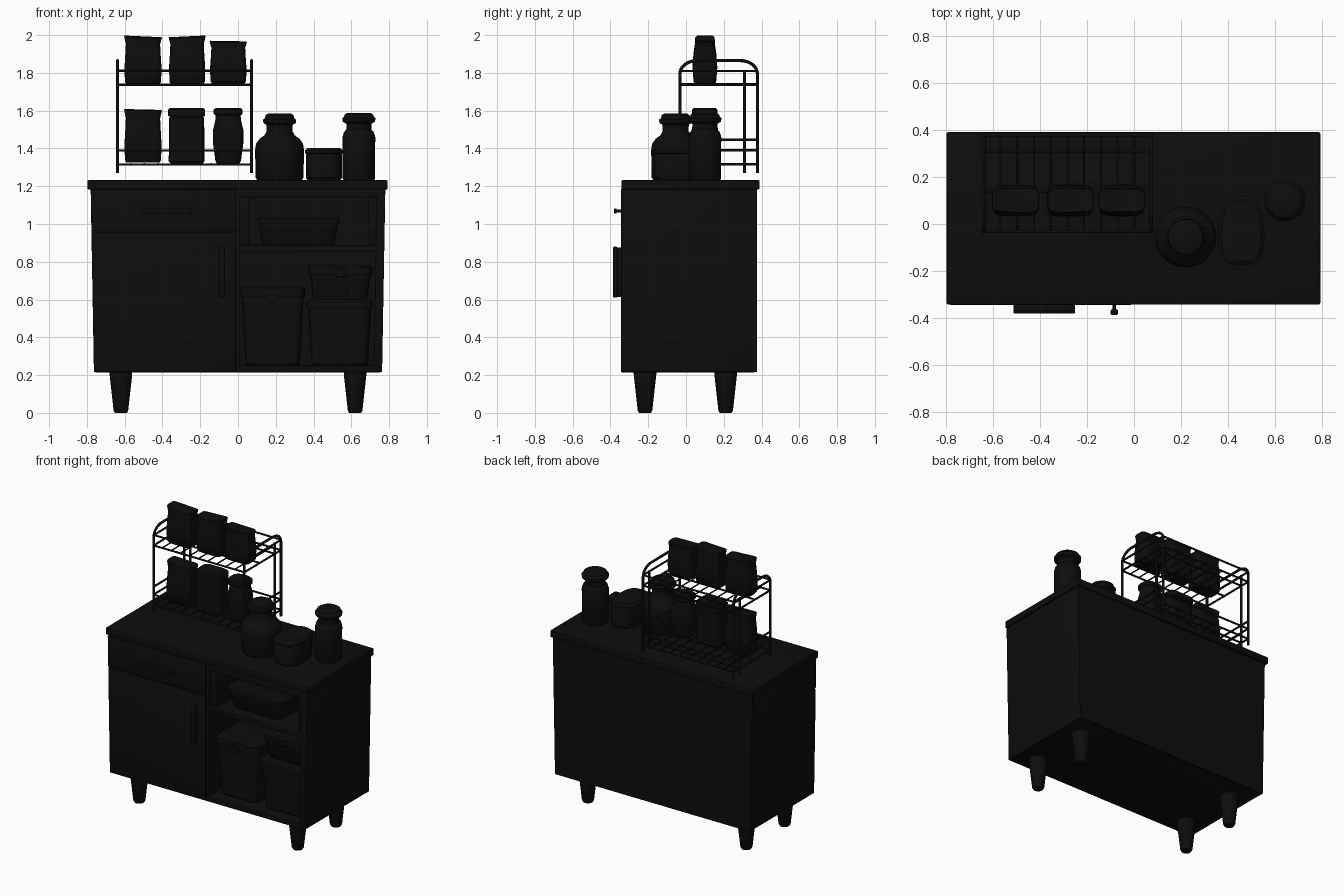
import bpy, bmesh, math

# Near-black finish shared by every part
BLACK = bpy.data.materials.new("black_finish")
BLACK.diffuse_color = (0.004, 0.004, 0.004, 1)


def finish(name, bm):
    bmesh.ops.recalc_face_normals(bm, faces=bm.faces)
    me = bpy.data.meshes.new(name)
    bm.to_mesh(me)
    bm.free()
    me.materials.append(BLACK)
    ob = bpy.data.objects.new(name, me)
    bpy.context.collection.objects.link(ob)
    bpy.ops.object.select_all(action='DESELECT')
    ob.select_set(True)
    bpy.context.view_layer.objects.active = ob
    bpy.ops.object.shade_smooth_by_angle(angle=math.radians(35))
    return ob


def box(name, x, y, z, bevel=0.004, taper=False):
    """Box from (min, max) ranges; taper narrows it toward the cabinet bottom."""
    bm = bmesh.new()
    bmesh.ops.create_cube(bm, size=1)
    for v in bm.verts:
        v.co = [r[0] if c < 0 else r[1] for c, r in zip(v.co, (x, y, z))]
        if taper:
            v.co.x *= 0.978 + 0.022 * (v.co.z - 0.215) / 0.965
    if bevel:
        bmesh.ops.bevel(bm, geom=bm.edges[:], offset=bevel, segments=2,
                        profile=0.5, affect='EDGES')
    return finish(name, bm)


def loft(name, cx, cy, rings, power=2.0, seg=32, tilt=0.0, wave=0.0, narrow=0.0):
    """Stack of superellipse rings (z, half x, half y); power 2 is round."""
    bm = bmesh.new()
    loops = []
    for i, (z, rx, ry) in enumerate(rings):
        k = i / (len(rings) - 1)
        loop = []
        for s in range(seg):
            a = 2 * math.pi * (s + 0.5) / seg
            c, n = math.cos(a), math.sin(a)
            ux = math.copysign(abs(c) ** (2 / power), c)
            uy = math.copysign(abs(n) ** (2 / power), n)
            dz = (tilt * ux + wave * (ux * ux - 1)) * k ** 3
            loop.append(bm.verts.new((cx + rx * ux * (1 - narrow * max(uy, 0)),
                                      cy + ry * uy, z + dz)))
        loops.append(loop)
    for a, b in zip(loops, loops[1:]):
        for s in range(seg):
            t = (s + 1) % seg
            bm.faces.new((a[s], a[t], b[t], b[s]))
    bm.faces.new(loops[0][::-1])
    bm.faces.new(loops[-1])
    return finish(name, bm)


def wires(name, paths, radius):
    """Round wires through lists of points."""
    cu = bpy.data.curves.new(name, 'CURVE')
    cu.dimensions = '3D'
    cu.bevel_depth = radius
    cu.bevel_resolution = 2
    cu.use_fill_caps = True
    cu.materials.append(BLACK)
    for pts in paths:
        sp = cu.splines.new('POLY')
        sp.points.add(len(pts) - 1)
        for p, co in zip(sp.points, pts):
            p.co = (*co, 1)
    ob = bpy.data.objects.new(name, cu)
    bpy.context.collection.objects.link(ob)
    return ob


# Cabinet carcass: closed left half, open shelves on the right
F, B = -0.335, 0.375
box("countertop", (-0.797, 0.792), (-0.342, 0.39), (1.183, 1.232), 0.006)
box("left_cabinet", (-0.78, 0.008), (F, B - 0.02), (0.217, 1.185), 0.003, True)
box("right_panel", (0.735, 0.78), (F - 0.008, B - 0.02), (0.217, 1.185), 0.003, True)
box("back_panel", (-0.78, 0.78), (B - 0.03, B), (0.217, 1.185), 0.0, True)
box("cabinet_floor", (-0.775, 0.775), (F - 0.006, B - 0.01), (0.215, 0.25), 0.003, True)
box("top_rail", (0, 0.75), (F - 0.006, B - 0.01), (1.14, 1.185), 0.003, True)
box("shelf", (0, 0.75), (F, B - 0.01), (0.852, 0.888), 0.003, True)
for side, x in (("left", (0, 0.06)), ("right", (0.69, 0.75))):
    box(f"upper_{side}_stile", x, (F + 0.02, B - 0.01), (0.88, 1.15), 0.003)

# Drawer and door fronts with handles
box("drawer_front", (-0.78, -0.012), (F - 0.01, F + 0.01), (0.963, 1.18), 0.004, True)
box("door_front", (-0.78, -0.012), (F - 0.01, F + 0.01), (0.217, 0.957), 0.004, True)
box("drawer_handle", (-0.512, -0.25), (-0.378, F), (1.062, 1.077), 0.003)
box("drawer_handle_lip", (-0.512, -0.25), (-0.38, -0.368), (1.055, 1.083), 0.004)
box("door_handle", (-0.1, -0.068), (-0.387, -0.362), (0.61, 0.88), 0.008)
box("door_handle_web", (-0.092, -0.076), (-0.37, F), (0.614, 0.876), 0.004)

# Tapered round legs
for x in (-0.62, 0.62):
    for y in (-0.217, 0.21):
        loft("leg", x, y, [(0, 0.032, 0.032), (0.012, 0.039, 0.039),
                           (0.2, 0.06, 0.06), (0.22, 0.061, 0.061)], seg=24)


def bin_with_lid(name, x, y, z, lid):
    cx, cy = sum(x) / 2, sum(y) / 2
    rx, ry = (x[1] - x[0]) / 2, (y[1] - y[0]) / 2
    loft(name, cx, cy, [(z[0], rx - 0.035, ry - 0.035), (z[0] + 0.01, rx - 0.027, ry - 0.027),
                        (z[1], rx - 0.008, ry - 0.008)], 8, 40)
    loft(name + "_lid", cx, cy, [(z[1] - 0.012, rx, ry), (z[1] + lid - 0.01, rx, ry),
                                 (z[1] + lid, rx - 0.012, ry - 0.012)], 8, 40)


# Storage bins on the open shelves
bin_with_lid("shelf_tray", (0.1, 0.54), (-0.29, 0.06), (0.888, 1.015), 0.022)
bin_with_lid("tall_bin", (0.012, 0.355), (-0.29, 0.12), (0.25, 0.625), 0.045)
bin_with_lid("low_bin", (0.362, 0.715), (-0.3, 0.12), (0.25, 0.57), 0.03)
bin_with_lid("stacked_bin", (0.37, 0.712), (-0.27, 0.1), (0.6, 0.745), 0.035)
box("tall_bin_latch", (0.155, 0.205), (-0.3, -0.28), (0.59, 0.63), 0.003)
box("stacked_bin_latch", (0.52, 0.57), (-0.28, -0.26), (0.72, 0.76), 0.003)


def jar(name, x, y, profile):
    loft(name, x, y, [(z, r, r) for r, z in profile], seg=40)


# Jars and pot on the counter
jar("wide_jar", 0.22, -0.055, [
    (0.115, 1.228), (0.127, 1.245), (0.13, 1.39), (0.125, 1.425), (0.105, 1.452),
    (0.08, 1.47), (0.069, 1.49), (0.07, 1.525), (0.086, 1.535), (0.088, 1.552),
    (0.078, 1.56), (0.074, 1.577), (0.06, 1.585)])
jar("tall_jar", 0.64, 0.1, [
    (0.078, 1.228), (0.086, 1.24), (0.087, 1.46), (0.08, 1.485), (0.067, 1.5),
    (0.066, 1.53), (0.086, 1.542), (0.088, 1.56), (0.08, 1.567), (0.075, 1.58),
    (0.062, 1.588)])
loft("squat_pot", 0.455, -0.028, [
    (1.228, 0.085, 0.13), (1.245, 0.096, 0.142), (1.365, 0.096, 0.142),
    (1.37, 0.093, 0.139), (1.375, 0.1, 0.146), (1.39, 0.1, 0.146),
    (1.402, 0.085, 0.13)], 3.0, 40, narrow=0.15)

# Wire rack: arched end frames, shelf rails and slats
XL, XR, YF, YB = -0.638, 0.072, -0.032, 0.378
frames, rails, slats = [], [], []
for x in (XL, XR):
    path = [(x, YF, 1.27)]
    for yc, a0 in ((YF + 0.09, 180), (YB - 0.09, 90)):
        for i in range(9):
            a = math.radians(a0 - i * 90 / 8)
            path.append((x, yc + 0.09 * math.cos(a), 1.795 + 0.07 * math.sin(a)))
    path.append((x, YB, 1.27))
    frames.append(path)
    frames.append([(x, 0.31, 1.27), (x, 0.31, 1.815)])
    for z in (1.81, 1.737, 1.445, 1.39, 1.315):
        rails.append([(x, YF, z), (x, YB, z)])
for z in (1.737, 1.315):
    for y in (YF, 0.14, 0.31, YB):
        rails.append([(XL, y, z), (XR, y, z)])
    for y in (YF, YB):
        rails.append([(XL, y, z + 0.074), (XR, y, z + 0.074)])
    for i in range(1, 10):
        x = XL + (XR - XL) * i / 10
        slats.append([(x, YF, z + 0.004), (x, YB, z + 0.004)])
wires("rack_end_frames", frames, 0.0085)
wires("rack_rails", rails, 0.0065)
wires("rack_slats", slats, 0.0045)


def bag(name, x0, x1, z0, z1, tilt):
    h, cx, w = z1 - z0, (x0 + x1) / 2, (x1 - x0) / 2
    loft(name, cx, 0.1, [
        (z0, w * 0.88, 0.05), (z0 + h * 0.05, w * 0.96, 0.06),
        (z0 + h * 0.35, w * 0.98, 0.066), (z0 + h * 0.65, w * 0.93, 0.06),
        (z0 + h * 0.82, w * 0.91, 0.053), (z1 - 0.012, w, 0.052),
        (z1 - 0.006, w * 0.98, 0.047)], 5, 40, tilt, 0.006)


# Bags and canisters on the rack
bag("top_bag_left", -0.603, -0.403, 1.74, 2.0, -0.005)
bag("top_bag_middle", -0.367, -0.172, 1.74, 2.0, 0.004)
bag("top_bag_right", -0.15, 0.047, 1.745, 1.975, -0.002)
bag("lower_bag_left", -0.603, -0.403, 1.325, 1.613, -0.003)
loft("lower_canister", -0.272, 0.1, [
    (1.32, 0.085, 0.055), (1.332, 0.095, 0.066), (1.56, 0.093, 0.066),
    (1.568, 0.087, 0.06), (1.572, 0.098, 0.068), (1.605, 0.098, 0.068),
    (1.615, 0.088, 0.058)], 5, 40)
loft("lower_jar", -0.052, 0.1, [
    (1.32, 0.06, 0.055), (1.335, 0.068, 0.062), (1.43, 0.081, 0.07),
    (1.50, 0.08, 0.07), (1.55, 0.068, 0.06), (1.575, 0.066, 0.058),
    (1.583, 0.077, 0.066), (1.605, 0.077, 0.066), (1.614, 0.066, 0.055)], 2.6, 40)
